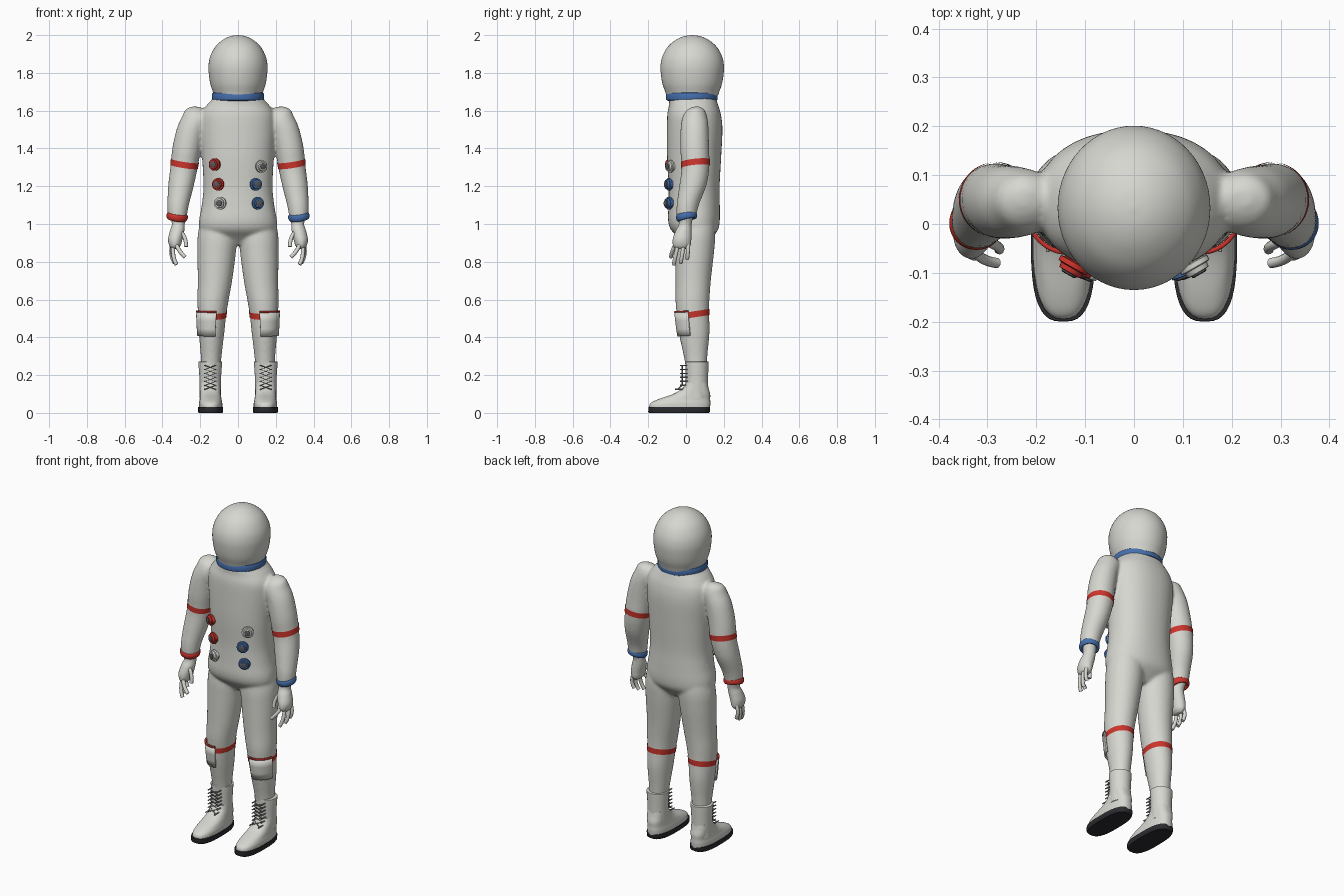
import bpy, bmesh, math
from mathutils import Vector

cube = bpy.data.objects.get("Cube")
if cube:
    bpy.data.objects.remove(cube)


def material(name, r, g, b):
    m = bpy.data.materials.new(name)
    m.use_nodes = True
    m.diffuse_color = (r, g, b, 1)
    m.node_tree.nodes["Principled BSDF"].inputs["Base Color"].default_value = (r, g, b, 1)
    return m


SUIT = material("suit off white", 0.68, 0.68, 0.64)
RED = material("signal red", 0.6, 0.035, 0.025)
BLUE = material("ring blue", 0.06, 0.16, 0.42)
SOLE = material("sole charcoal", 0.025, 0.025, 0.03)
METAL = material("socket grey", 0.1, 0.1, 0.11)
LACE = material("lace grey", 0.3, 0.3, 0.3)


def finish(name, bm, mat, smooth=True):
    bmesh.ops.recalc_face_normals(bm, faces=bm.faces)
    me = bpy.data.meshes.new(name)
    bm.to_mesh(me)
    bm.free()
    me.materials.append(mat)
    ob = bpy.data.objects.new(name, me)
    bpy.context.collection.objects.link(ob)
    if smooth:
        bpy.ops.object.select_all(action='DESELECT')
        ob.select_set(True)
        bpy.context.view_layer.objects.active = ob
        bpy.ops.object.shade_smooth_by_angle(angle=math.radians(45))
    return ob


def dense(rows, n=5):
    """Smooth a short list of sections (cx, cy, z, rx, ry)."""
    out = []
    for i in range(len(rows) - 1):
        p = [rows[max(0, min(len(rows) - 1, i + k))] for k in (-1, 0, 1, 2)]
        for j in range(n):
            t = j / n
            out.append([b + 0.5 * t * (c - a + t * (2 * a - 5 * b + 4 * c - d + t * (3 * (b - c) + d - a)))
                        for a, b, c, d in zip(*p)])
    return out + [list(rows[-1])]


def at(rows, z):
    """Section of a dense list at one height."""
    for a, b in zip(rows, rows[1:]):
        if a[2] <= z <= b[2]:
            t = (z - a[2]) / (b[2] - a[2])
            return [u + (v - u) * t for u, v in zip(a, b)]


def loft(name, rows, mat, side=1, grow=0, shear=(0, 0), power=2, arc=None, seg=40):
    """Skin through elliptic sections; an arc gives an open strip."""
    bm = bmesh.new()
    a0, a1 = arc or (0, 2 * math.pi)
    count = seg + 1 if arc else seg
    rings = []
    for cx, cy, z, rx, ry in rows:
        ring = []
        for i in range(count):
            a = a0 + (a1 - a0) * i / seg
            c, s = math.cos(a), math.sin(a)
            dx = math.copysign(abs(c) ** (2 / power), c) * (rx + grow)
            dy = math.copysign(abs(s) ** (2 / power), s) * (ry + grow)
            ring.append(bm.verts.new((side * (cx + dx), cy + dy, z + shear[0] * dx + shear[1] * dy)))
        rings.append(ring)
    for lo, hi in zip(rings, rings[1:]):
        for i in range(seg):
            j = (i + 1) % count
            bm.faces.new((lo[i], lo[j], hi[j], hi[i]))
    if not arc:
        bm.faces.new(rings[0])
        bm.faces.new(rings[-1])
    return finish(name, bm, mat)


def tube(name, paths, radius, mat, order=1):
    cu = bpy.data.curves.new(name, 'CURVE')
    cu.dimensions = '3D'
    cu.bevel_depth, cu.bevel_resolution, cu.use_fill_caps = radius, 3, True
    for pts in paths:
        sp = cu.splines.new('POLY' if order == 1 else 'NURBS')
        sp.points.add(len(pts) - 1)
        for q, p in zip(sp.points, pts):
            q.co = (*p, 1)
        if order > 1:
            sp.order_u, sp.use_endpoint_u = 3, True
    cu.materials.append(mat)
    ob = bpy.data.objects.new(name, cu)
    bpy.context.collection.objects.link(ob)
    return ob


# Section lists, bottom to top
torso = dense([(0, .05, .89, .05, .05), (0, .05, .93, .15, .09), (0, .045, .97, .2, .125),
               (0, .042, 1.02, .206, .137), (0, .043, 1.1, .192, .136), (0, .043, 1.2, .183, .135),
               (0, .043, 1.35, .19, .143), (0, .046, 1.5, .2, .147), (0, .043, 1.58, .195, .142),
               (0, .04, 1.63, .165, .13), (0, .035, 1.66, .137, .125), (0, .033, 1.69, .12, .115)])
leg = dense([(.145, .055, .22, .05, .054), (.142, .052, .3, .055, .062), (.14, .045, .42, .067, .08),
             (.137, .037, .52, .075, .085), (.132, .035, .6, .083, .09), (.122, .039, .7, .091, .094),
             (.113, .047, .85, .102, .103), (.108, .05, .95, .104, .105), (.11, .05, 1.05, .08, .09)])
arm = dense([(.322, .002, 1.035, .05, .052), (.318, .01, 1.1, .056, .06), (.303, .036, 1.2, .066, .073),
             (.286, .05, 1.3, .071, .074), (.272, .046, 1.4, .074, .076), (.25, .045, 1.5, .072, .074),
             (.225, .045, 1.56, .07, .067), (.22, .047, 1.6, .055, .05), (.215, .05, 1.62, .02, .02)])
ARM_TILT, LEG_TILT = (.15, .1), (0, .15)

# Suit body, blended from torso and limbs
parts = [loft("suit_body", torso, SUIT, power=2.2)]
for s in (-1, 1):
    parts.append(loft("leg", leg, SUIT, s, shear=LEG_TILT))
    parts.append(loft("arm", arm, SUIT, s, shear=ARM_TILT))
bpy.ops.object.select_all(action='DESELECT')
for p in parts:
    p.select_set(True)
body = parts[0]
bpy.context.view_layer.objects.active = body
bpy.ops.object.join()
blend = body.modifiers.new("blend", 'REMESH')
blend.mode, blend.voxel_size, blend.use_smooth_shade = 'VOXEL', .009, True
relax = body.modifiers.new("relax", 'SMOOTH')
relax.factor, relax.iterations = .5, 6

# Helmet and neck ring
dome = [(1.68, .127), (1.7, .133), (1.74, .146), (1.79, .154), (1.84, .156), (1.89, .146),
        (1.94, .119), (1.975, .08), (1.994, .04), (2, .003)]
loft("helmet", dense([(0, .033, z, r, r * 1.075) for z, r in dome]), SUIT, seg=56)
collar = [(1.652, .126), (1.656, .136), (1.664, .138), (1.686, .138), (1.694, .135), (1.697, .126)]
loft("neck_ring", [(0, .031, z, r, r * .99) for z, r in collar], BLUE, seg=56)

for s, tag in ((-1, "right_"), (1, "left_")):
    # Painted bands
    loft(tag + "arm_band", [at(arm, z) for z in (1.303, 1.335)], RED, s, .002, ARM_TILT,
         arc=(0, 2 * math.pi))
    loft(tag + "leg_band", [at(leg, z) for z in (.505, .537)], RED, s, .002, LEG_TILT,
         arc=(0, 2 * math.pi))
    # Shin pocket with a thin red edge
    sector = (math.radians(-105), math.radians(-15))
    for name, heights, mat, grow in (("shin_pocket", (.41, .45, .49, .535), SUIT, .008),
                                     ("pocket_edge", (.535, .543), RED, .008)):
        pocket = loft(tag + name, [at(leg, z) for z in heights], mat, s, grow, (0, .05), arc=sector)
        solid = pocket.modifiers.new("thickness", 'SOLIDIFY')
        solid.thickness, solid.offset = .009, 0

    # Wrist ring
    bpy.ops.mesh.primitive_torus_add(major_radius=.046, minor_radius=.011, major_segments=40,
                                     minor_segments=10, location=(s * .322, .003, 1.04),
                                     rotation=(.2, -.15 * s, 0))
    ring = bpy.context.object
    ring.name = tag + "wrist_ring"
    ring.scale.z = 1.8
    ring.data.materials.append(BLUE if s > 0 else RED)
    bpy.ops.object.shade_smooth()

    # Glove
    loft(tag + "glove", dense([(.335, -.022, .868, .015, .03), (.334, -.022, .885, .03, .046),
                               (.332, -.021, .92, .038, .049), (.322, -.013, .965, .038, .042),
                               (.316, -.004, 1., .034, .034), (.32, .0, 1.05, .04, .04)]), SUIT, s)
    fingers = [[(.33, -.05, .9), (.318, -.075, .86), (.28, -.08, .825)],
               [(.34, -.04, .9), (.352, -.057, .83), (.325, -.065, .785)],
               [(.343, -.012, .9), (.362, -.02, .83), (.335, -.028, .795)],
               [(.345, .01, .9), (.364, .012, .85), (.342, .006, .815)],
               [(.315, -.03, .97), (.272, -.045, .935), (.276, -.052, .88)]]
    tube(tag + "fingers", [[(s * x, y, z) for x, y, z in f] for f in fingers], .0105, SUIT, 3)

    # Boot: sole, foot and shaft
    loft(tag + "sole", [(.145, -.038, 0, .063, .158), (.145, -.037, .006, .066, .163),
                        (.145, -.036, .03, .066, .163)], SOLE, s, power=2.8)
    loft(tag + "foot", dense([(.145, -.034, .024, .062, .161), (.145, -.03, .05, .062, .159),
                              (.145, -.01, .072, .058, .138), (.146, .03, .1, .055, .098),
                              (.147, .05, .13, .054, .07), (.147, .056, .16, .053, .058)]),
         SUIT, s, power=2.5)
    loft(tag + "boot_shaft", [(.147, .057, .08, .056, .06), (.147, .057, .15, .056, .059),
                              (.147, .058, .22, .059, .06), (.147, .058, .262, .063, .062),
                              (.147, .058, .27, .063, .062), (.147, .058, .273, .056, .056)], SUIT, s)
    # Crossed laces and their hooks
    steps = [(k, .125 + .021 * k, -.02 - .025 * max(0, 1 - k)) for k in range(7)]
    tube(tag + "laces", [[(s * .147 + w * .028 * (-1) ** k, y, z) for k, z, y in steps]
                         for w in (-1, 1)], .0032, LACE)
    tube(tag + "lace_hooks", [[(s * .147 + w * .03, .012, z), (s * .147 + w * .03, y - .012, z)]
                              for k, z, y in steps for w in (-1, 1)], .0035, LACE)


# Hose connectors, set square to the chest
def connector(name, x, z, mat):
    _, cy, _, rx, ry = at(torso, z)
    depth = ry * (1 - (abs(x) / rx) ** 2.2) ** (1 / 2.2)
    base = Vector((x, cy - depth, z))
    out = Vector((x / rx ** 2, -depth / ry ** 2, 0)).normalized()
    turn = out.to_track_quat('Z', 'Y').to_matrix().to_4x4()
    for part, profile, m in (("_rim", [(-.02, .026), (.006, .026), (.008, .033), (.018, .033),
                                       (.02, .026), (.03, .024), (.031, .018)], mat),
                             ("_socket", [(.02, .017), (.034, .017), (.036, .013)], METAL)):
        ob = loft(name + part, [(0, 0, h, r, r) for h, r in profile], m, seg=24)
        ob.matrix_world = turn
        ob.location = base


for name, x, z, mat in (("upper_right_connector", -.117, 1.315, RED),
                        ("middle_right_connector", -.1, 1.21, RED),
                        ("lower_right_connector", -.09, 1.11, SUIT),
                        ("upper_left_connector", .117, 1.305, SUIT),
                        ("middle_left_connector", .09, 1.21, BLUE),
                        ("lower_left_connector", .1, 1.11, BLUE)):
    connector(name, x, z, mat)
